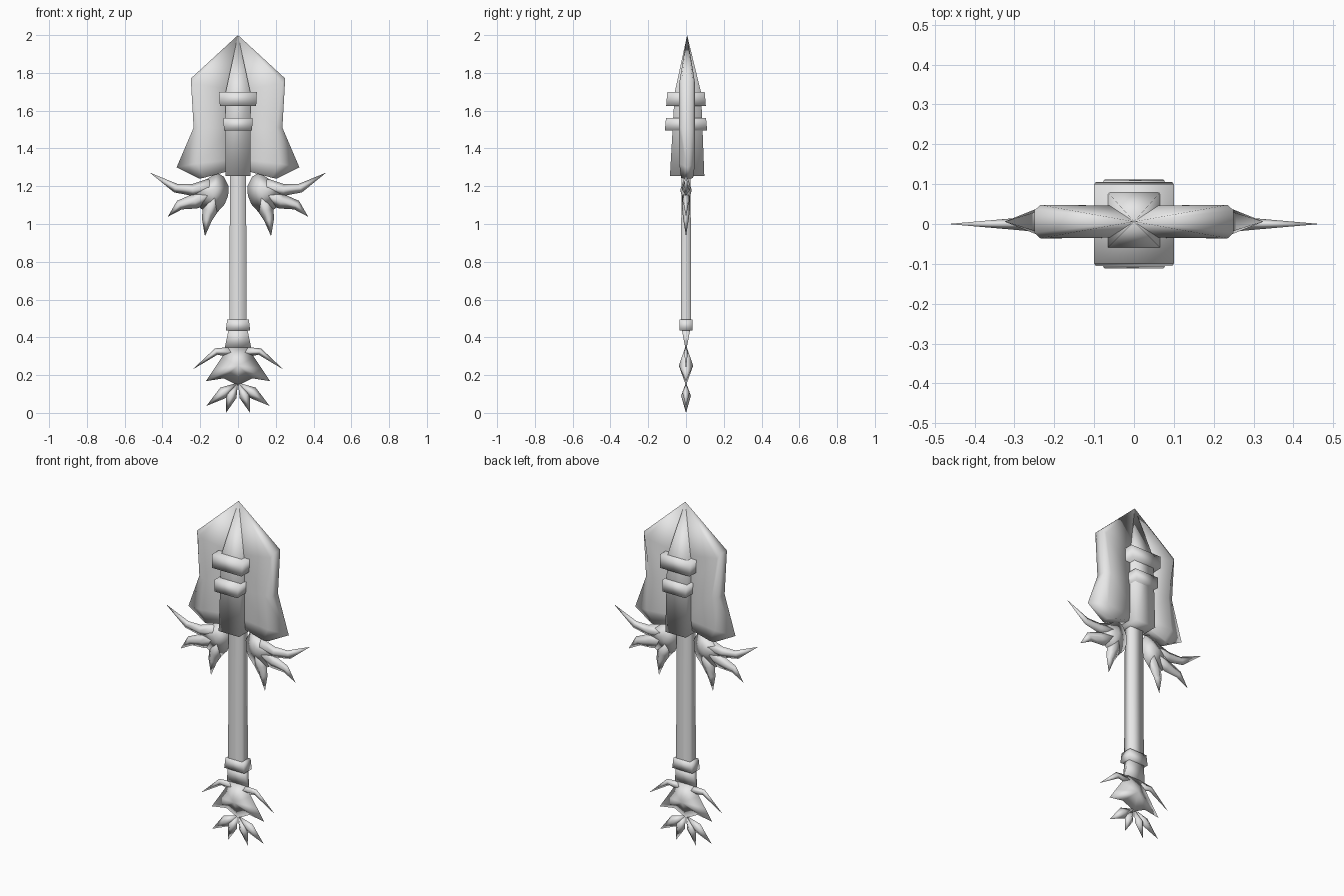
import bpy, bmesh, math
from mathutils import Vector

cube = bpy.data.objects.get("Cube")
if cube:
    bpy.data.objects.remove(cube, do_unlink=True)

grey = bpy.data.materials.new("plain_grey")
grey.use_nodes = True
grey.diffuse_color = (0.8, 0.8, 0.8, 1)
grey.node_tree.nodes["Principled BSDF"].inputs["Base Color"].default_value = (0.8, 0.8, 0.8, 1)


def finish(name, bm):
    """Weld, face outward, and shade softly across every edge."""
    bmesh.ops.remove_doubles(bm, verts=bm.verts, dist=0.0005)
    bmesh.ops.recalc_face_normals(bm, faces=bm.faces)
    for face in bm.faces:
        face.smooth = True
    mesh = bpy.data.meshes.new(name)
    bm.to_mesh(mesh)
    bm.free()
    mesh.materials.append(grey)
    bpy.context.collection.objects.link(bpy.data.objects.new(name, mesh))


def loft(name, rings, caps=True):
    """Skin a list of equal-length point rings and cap the open ends."""
    bm = bmesh.new()
    rows = [[bm.verts.new(p) for p in ring] for ring in rings]
    n = len(rows[0])
    for a, b in zip(rows, rows[1:]):
        for i in range(n):
            j = (i + 1) % n
            bm.faces.new((a[i], a[j], b[j], b[i]))
    for row in (rows[0], rows[-1]):
        if caps and (row[0].co - row[n // 2].co).length > 0.001:
            bm.faces.new(row)
    finish(name, bm)


def rect(hx, y0, y1, z):
    return [(-hx, y0, z), (hx, y0, z), (hx, y1, z), (-hx, y1, z)]


def spike(name, path, side):
    """Diamond-section thorn along (x, z, half width, half depth) points."""
    rings = []
    for i, (x, z, w, t) in enumerate(path):
        a, b = path[max(i - 1, 0)], path[min(i + 1, len(path) - 1)]
        d = Vector((b[0] - a[0], b[1] - a[1])).normalized()
        nx, nz = -d.y * w, d.x * w
        rings.append([(side * (x + nx), 0, z + nz), (side * x, -t, z),
                      (side * (x - nx), 0, z - nz), (side * x, t, z)])
    loft(name, rings)


def pillow(name, outline, centre, depth, side=1):
    """Flat outline swelling to a raised centre on both faces."""
    bm = bmesh.new()
    rim = [bm.verts.new((side * x, 0, z)) for x, z in outline]
    for y in (-depth, depth):
        c = bm.verts.new((side * centre[0], y, centre[1]))
        for a, b in zip(rim, rim[1:] + rim[:1]):
            bm.faces.new((a, b, c))
    finish(name, bm)


MID = 0.006  # the head sits slightly behind the shaft axis


def blade_row(side, rim, shoulder, root):
    """Section of one blade half; each part is (x, z, half depth)."""
    front = [(side * x, MID - t, z) for x, z, t in (root, shoulder, rim)]
    back = [(side * x, MID + t, z) for x, z, t in (rim, shoulder, root)]
    return front + back


# Blade rows: rim, shoulder, root beside the core
TIP = (0, 2, 0)
BLADE = [(TIP, TIP, TIP),
         ((0.25, 1.77, 0.028), (0.235, 1.745, 0.042), (0.03, 1.71, 0.04)),
         ((0.235, 1.51, 0.028), (0.2, 1.51, 0.042), (0.03, 1.51, 0.04)),
         ((0.325, 1.30, 0), (0.22, 1.32, 0.042), (0.03, 1.34, 0.04)),
         ((0.205, 1.24, 0.02), (0.18, 1.245, 0.032), (0.03, 1.285, 0.032))]

# Central core running up to the point
loft("core", [rect(0.066, -0.085, 0.097, 1.255),
              rect(0.066, -0.06, 0.08, 1.695),
              rect(0, MID, MID, 2)])

# Bands clasped round the core
for name, hx, hy, z0, z1 in (("upper_band", 0.1, 0.105, 1.625, 1.7),
                             ("lower_band", 0.078, 0.112, 1.495, 1.56)):
    loft(name, [rect(hx - 0.004, -hy, hy, z0),
                rect(hx, -hy + 0.006, hy - 0.006, z1)])

# Rectangular shaft, collar and flattened neck
loft("shaft", [rect(0.045, -0.028, 0.028, 0.45),
               rect(0.043, -0.024, 0.024, 1.27)], caps=False)
loft("collar", [rect(0.065, -0.035, 0.035, 0.435),
                rect(0.057, -0.035, 0.035, 0.495)])
loft("neck", [rect(0.07, -0.004, 0.004, 0.345),
              rect(0.05, -0.022, 0.022, 0.44)])

# Leaves below the blade: a swollen lobe with three curved thorns
LOBE = [(0.05, 1.2), (0.075, 1.25), (0.11, 1.272), (0.17, 1.235), (0.235, 1.21),
        (0.245, 1.155), (0.215, 1.095), (0.165, 1.06), (0.12, 1.05),
        (0.07, 1.105), (0.052, 1.15)]
THORNS = {
    "upper": [(0.12, 1.2, 0.05, 0.02), (0.24, 1.18, 0.032, 0.02),
              (0.33, 1.19, 0.024, 0.012), (0.467, 1.272, 0, 0)],
    "middle": [(0.14, 1.16, 0.05, 0.02), (0.23, 1.12, 0.04, 0.018),
               (0.31, 1.1, 0.026, 0.012), (0.372, 1.038, 0, 0)],
    "lower": [(0.12, 1.15, 0.05, 0.02), (0.15, 1.07, 0.04, 0.02),
              (0.165, 1.02, 0.026, 0.014), (0.175, 0.935, 0, 0)]}
# Spreading tail thorns at the foot
TAIL = {
    "hooked": [(0.03, 0.32, 0.03, 0.012), (0.115, 0.325, 0.018, 0.01),
               (0.24, 0.23, 0, 0)],
    "outer": [(0, 0.16, 0, 0), (0.075, 0.108, 0.032, 0.02), (0.167, 0.037, 0, 0)],
    "inner": [(0, 0.16, 0, 0), (0.036, 0.09, 0.03, 0.026), (0.064, 0, 0, 0)]}

for side, word in ((1, "left"), (-1, "right")):
    loft(f"{word}_blade", [blade_row(side, *row) for row in BLADE])
    pillow(f"{word}_leaf", LOBE, (0.13, 1.18), 0.03, side)
    for name, path in THORNS.items():
        spike(f"{word}_{name}_leaf_thorn", path, side)
    for name, path in TAIL.items():
        spike(f"{word}_{name}_tail_thorn", path, side)

# Flared skirt between neck and tail
half = [(0.05, 0.36), (0.085, 0.295), (0.125, 0.235), (0.17, 0.168), (0.075, 0.183)]
skirt = half + [(0, 0.145)] + [(-x, z) for x, z in reversed(half)]
pillow("skirt", skirt, (0, 0.25), 0.038)
